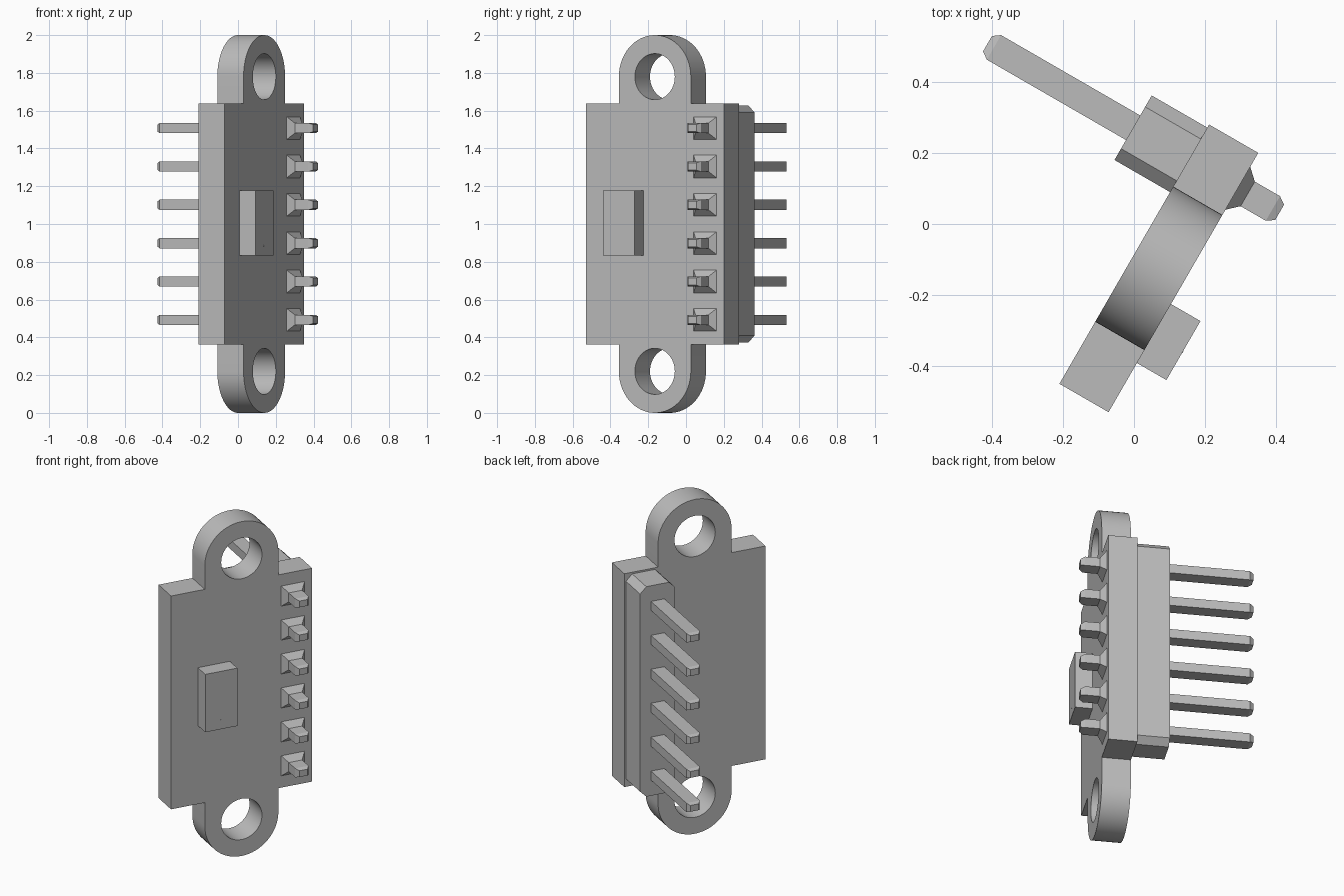
import bpy, bmesh, math
from mathutils import Matrix, Vector

if "Cube" in bpy.data.objects:
    bpy.data.objects.remove(bpy.data.objects["Cube"], do_unlink=True)

# Board frame: local x runs across the board, local y is up, local z is its outward normal
turn = math.radians(60)
across = Vector((math.cos(turn), math.sin(turn), 0))
up = Vector((0, 0, 1))
frame = Matrix((across, up, across.cross(up))).transposed().to_4x4()
frame.translation = (0.07, -0.125, 1.0)

grey = bpy.data.materials.new("plain grey")
grey.use_nodes = True
grey.diffuse_color = (0.5, 0.5, 0.5, 1)
grey.node_tree.nodes["Principled BSDF"].inputs["Base Color"].default_value = (0.5, 0.5, 0.5, 1)


def loft(name, rings):
    """Join matching rings of local points into a closed solid."""
    bm = bmesh.new()
    loops = [[bm.verts.new(p) for p in ring] for ring in rings]
    for a, b in zip(loops, loops[1:]):
        for i in range(len(a)):
            j = (i + 1) % len(a)
            bm.faces.new((a[i], a[j], b[j], b[i]))
    bm.faces.new(loops[0][::-1])
    bm.faces.new(loops[-1])
    bmesh.ops.recalc_face_normals(bm, faces=bm.faces)
    mesh = bpy.data.meshes.new(name)
    bm.to_mesh(mesh)
    bm.free()
    mesh.materials.append(grey)
    obj = bpy.data.objects.new(name, mesh)
    obj.matrix_world = frame
    bpy.context.collection.objects.link(obj)
    return obj


def prism(name, outline, back, front):
    return loft(name, [[(x, y, z) for x, y in outline] for z in (back, front)])


def rect(cx, cy, hx, hy):
    return [(cx - hx, cy - hy), (cx + hx, cy - hy), (cx + hx, cy + hy), (cx - hx, cy + hy)]


def arc(cy, radius, start, end, steps):
    angles = [start + (end - start) * i / steps for i in range(steps + 1)]
    return [(radius * math.cos(a), cy + radius * math.sin(a)) for a in angles]


# Circuit board with a rounded mounting ear at each end
half_w, half_h, half_t = 0.422, 0.638, 0.08
ear_y, ear_r, hole_r = 0.78, 0.22, 0.122
upper = [(half_w, half_h), (ear_r, half_h)] + arc(ear_y, ear_r, 0, math.pi, 32) \
    + [(-ear_r, half_h), (-half_w, half_h)]
board = prism("circuit_board", upper + [(-x, -y) for x, y in upper], -half_t, half_t)

# Mounting holes
for side in (-1, 1):
    ring = arc(side * ear_y, hole_r, 0, math.tau, 48)[:-1]
    cutter = prism("hole_cutter", ring, -0.2, 0.2)
    cutter.hide_render = True
    cut = board.modifiers.new("mounting_hole", "BOOLEAN")
    cut.operation = "DIFFERENCE"
    cut.solver = "EXACT"
    cut.object = cutter
    bpy.context.view_layer.objects.active = board
    bpy.ops.object.modifier_apply(modifier=cut.name)
    bpy.data.objects.remove(cutter, do_unlink=True)
bpy.ops.object.select_all(action="DESELECT")
board.select_set(True)
bpy.context.view_layer.objects.active = board
bpy.ops.object.shade_smooth_by_angle(angle=math.radians(30))

# Chip with a tiny marker dot
prism("chip", rect(-0.166, 0.005, 0.096, 0.173), half_t, 0.176)
prism("chip_marker", [(x - 0.17, y) for x, y in arc(-0.115, 0.004, 0, math.tau, 12)[:-1]],
      0.17, 0.177)

# Connector housing with bevelled corners
pin_x, hx, hy, bevel = 0.307, 0.105, 0.628, 0.037
corner = [(hx, hy - bevel), (hx - bevel, hy)]
half = corner + [(-x, y) for x, y in corner[::-1]]
housing = [(pin_x + x, y) for x, y in half + [(-x, -y) for x, y in half]]
prism("connector_housing", housing, -0.261, -half_t)

# Header pins with tapered tips, each with a solder joint on the outer face
for i in range(6):
    y = (i - 2.5) * 0.203

    def stack(name, sections):
        loft(name, [[(a, b, z) for a, b in rect(pin_x, y, wx, wy)] for z, wx, wy in sections])

    stack(f"pin_{i + 1}", [(-0.735, 0.025, 0.019), (-0.714, 0.04, 0.027),
                           (0.194, 0.04, 0.027), (0.216, 0.025, 0.019)])
    stack(f"solder_joint_{i + 1}", [(half_t - 0.01, 0.07, 0.06), (half_t, 0.07, 0.06),
                                    (0.112, 0.04, 0.027)])
